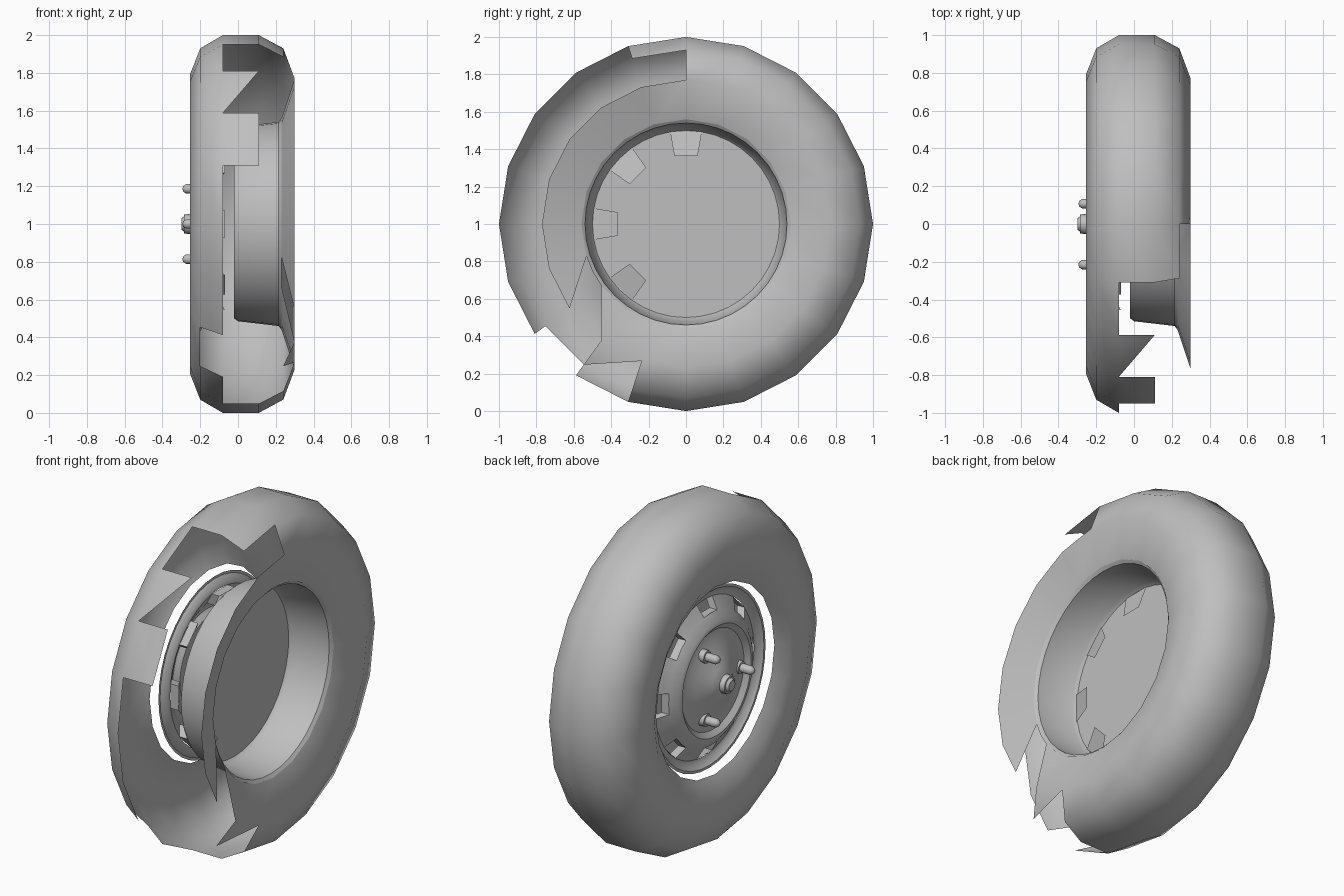
import bpy, bmesh, math

cube = bpy.data.objects.get("Cube")
if cube:
    bpy.data.objects.remove(cube, do_unlink=True)

grey = bpy.data.materials.new("plain grey")
grey.use_nodes = True
COLOUR = (0.52, 0.52, 0.52, 1)
grey.diffuse_color = COLOUR
grey.node_tree.nodes["Principled BSDF"].inputs["Base Color"].default_value = COLOUR

WHOLE = (0, 1, 2, 3)


def whole(strip, j):
    return WHOLE


def point(x, r, angle, y=0, z=1):
    """Point at a radius about the axle, angle measured from the top to the front."""
    return (x, y - r * math.sin(angle), z + r * math.cos(angle))


def finish(name, bm, smooth_angle=40):
    bmesh.ops.remove_doubles(bm, verts=bm.verts[:], dist=0.0001)
    loose = [v for v in bm.verts if not v.link_faces]
    bmesh.ops.delete(bm, geom=loose, context="VERTS")
    mesh = bpy.data.meshes.new(name)
    bm.to_mesh(mesh)
    bm.free()
    mesh.materials.append(grey)
    obj = bpy.data.objects.new(name, mesh)
    bpy.context.collection.objects.link(obj)
    bpy.ops.object.select_all(action="DESELECT")
    obj.select_set(True)
    bpy.context.view_layer.objects.active = obj
    bpy.ops.object.shade_smooth_by_angle(angle=math.radians(smooth_angle))
    return obj


def revolve(name, profile, sides, corners=whole, y=0, z=1, smooth_angle=40):
    """Turn an (x, radius) profile; corners() says which part of each panel stays."""
    bm = bmesh.new()
    rings = [[bm.verts.new(point(x, r, math.tau * j / sides, y, z))
              for j in range(sides)] for x, r in profile]
    for s in range(len(rings) - 1):
        a, b = rings[s], rings[s + 1]
        for j in range(sides):
            k = (j + 1) % sides
            quad = (a[j], a[k], b[k], b[j])
            kept = corners(s, j)
            if kept:
                bm.faces.new([quad[c] for c in kept])
    return finish(name, bm, smooth_angle)


# Torn tyre: whole panels missing at the front, and panels cut to a triangle
missing = {
    3: {7},
    4: {1, 4, 5, 6, 7, 8},
    5: set(range(1, 9)),
    6: set(range(0, 8)),
}
torn = {(4, 2): (0, 1, 3), (6, 8): (0, 2, 3), (7, 6): (0, 1, 3), (7, 7): (1, 2, 3)}


def tyre_corners(strip, j):
    if j in missing.get(strip, ()):
        return None
    return torn.get((strip, j), WHOLE)


tyre_profile = [(-0.19, 0.55), (-0.235, 0.63), (-0.255, 0.79), (-0.2, 0.93),
                (-0.08, 1.0), (0.11, 1.0), (0.24, 0.93), (0.30, 0.77), (0.23, 0.56)]
revolve("tyre", tyre_profile, 20, tyre_corners, smooth_angle=50)

# Inner rim barrel closed by a flat disc
revolve("rim_barrel", [(0.23, 0.56), (0.215, 0.54), (0.0, 0.515), (-0.02, 0.5)], 40)
revolve("rim_disc", [(-0.02, 0.5), (-0.02, 0)], 40)


# Pressed wheel face with eight windows
WINDOW_STRIP = 8


def face_corners(strip, j):
    if strip == WINDOW_STRIP and j % 5 in (0, 4):
        return None
    return WHOLE


face_profile = [(-0.255, 0), (-0.255, 0.07), (-0.235, 0.1), (-0.2, 0.2), (-0.18, 0.25),
                (-0.175, 0.29), (-0.2, 0.32), (-0.195, 0.345), (-0.16, 0.39),
                (-0.12, 0.46), (-0.125, 0.485), (-0.15, 0.51), (-0.15, 0.525)]
revolve("wheel_face", face_profile, 40, face_corners)

# Frames around the windows, running inward
bm = bmesh.new()
for i in range(8):
    mid = math.tau * i / 8
    half = math.tau / 40
    front, back = [], []
    for side, x, r in ((-1, -0.16, 0.39), (1, -0.16, 0.39), (1, -0.12, 0.46), (-1, -0.12, 0.46)):
        front.append(bm.verts.new(point(x, r, mid + side * half)))
        back.append(bm.verts.new(point(x + 0.05, r, mid + side * half)))
    for k in range(4):
        m = (k + 1) % 4
        bm.faces.new((front[k], front[m], back[m], back[k]))
finish("window_frames", bm, 30)

# Bent tabs poking through the disc
bm = bmesh.new()
for i in range(4):
    mid = math.tau * i / 8
    bm.faces.new([bm.verts.new(point(x, r, mid + a)) for x, r, a in (
        (-0.015, 0.5, -0.17), (0.02, 0.37, -0.17), (0.02, 0.37, 0.17), (-0.015, 0.5, 0.17))])
finish("disc_tabs", bm, 30)

# Centre cap
cap_profile = [(-0.30, 0), (-0.30, 0.03), (-0.285, 0.04), (-0.285, 0.05), (-0.25, 0.055)]
revolve("centre_cap", cap_profile, 16)

# Three studs with nuts
stud_profile = [(-0.295, 0), (-0.29, 0.015), (-0.275, 0.025), (-0.215, 0.025),
                (-0.215, 0.036), (-0.17, 0.038)]
for i in range(3):
    angle = math.tau * (i / 3 + 0.25)
    _, y, z = point(0, 0.215, angle)
    revolve("wheel_stud_%d" % (i + 1), stud_profile, 12, y=y, z=z)
